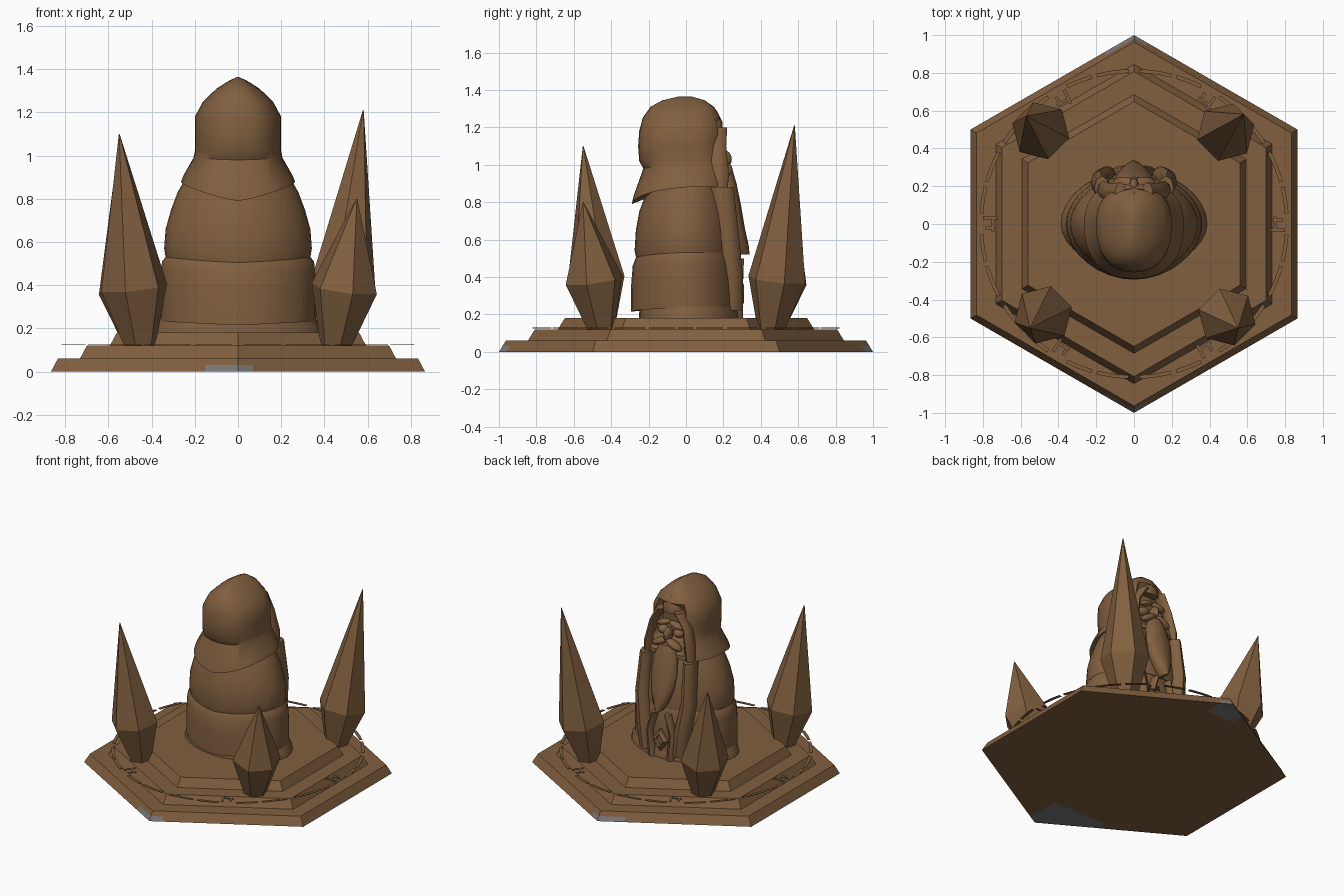
import bpy, bmesh
from math import sin, cos, pi, radians, atan2
from mathutils import Vector, Matrix

cube = bpy.data.objects.get("Cube")
if cube:
    bpy.data.objects.remove(cube, do_unlink=True)


def material(name, rgb):
    m = bpy.data.materials.new(name)
    m.use_nodes = True
    m.diffuse_color = (*rgb, 1)
    m.node_tree.nodes["Principled BSDF"].inputs["Base Color"].default_value = (*rgb, 1)
    return m


brown = material("brown stone", (0.22, 0.115, 0.05))
grey = material("grey stone", (0.2, 0.19, 0.185))


def finish(name, bm, smooth=None):
    bmesh.ops.recalc_face_normals(bm, faces=bm.faces)
    mesh = bpy.data.meshes.new(name)
    bm.to_mesh(mesh)
    bm.free()
    ob = bpy.data.objects.new(name, mesh)
    bpy.context.collection.objects.link(ob)
    mesh.materials.append(brown)
    if smooth:
        bpy.ops.object.select_all(action='DESELECT')
        ob.select_set(True)
        bpy.context.view_layer.objects.active = ob
        bpy.ops.object.shade_smooth_by_angle(angle=radians(smooth))
    return ob


def loft(bm, rings):
    """Skin a list of equal point rings and cap both ends."""
    rows = [[bm.verts.new(p) for p in r] for r in rings]
    n = len(rows[0])
    for a, b in zip(rows, rows[1:]):
        for i in range(n):
            j = (i + 1) % n
            bm.faces.new((a[i], a[j], b[j], b[i]))
    bm.faces.new(rows[0][::-1])
    bm.faces.new(rows[-1])


def hexagon(r, z):
    return [(r * sin(i * pi / 3), r * cos(i * pi / 3), z) for i in range(6)]


# Stepped hexagonal plinth, with weathered grey corners on the lowest step
for name, r, z in (("lower_step", 1.0, 0), ("middle_step", 0.845, 0.06), ("upper_step", 0.685, 0.12)):
    bm = bmesh.new()
    loft(bm, [hexagon(r, z), hexagon(r - 0.037, z + 0.06)])
    if name == "lower_step":
        for axis, d in ((0, -0.36), (0, -0.15), (0, 0.07), (1, -0.72), (1, 0.82), (2, 0.03)):
            n = Vector((0, 0, 0))
            n[axis] = 1
            bmesh.ops.bisect_plane(bm, geom=bm.verts[:] + bm.edges[:] + bm.faces[:],
                                   plane_co=n * d, plane_no=n)
    step = finish(name, bm)
    if name == "lower_step":
        step.data.materials.append(grey)
        for f in step.data.polygons:
            x, y, h = f.center
            under = f.normal.z < -0.9
            if h < 0.035 and ((under and (-0.36 < x < 0 and y < -0.72 or -0.15 < x < 0.07 and y > 0.82))
                              or (not under and -0.15 < x < 0.07 and abs(y) > 0.85)):
                f.material_index = 1


# Floating broken ring with small glyph strokes
bm = bmesh.new()


def plate(corners, z=0.125):
    loft(bm, [[(x, y, z + h) for x, y in corners] for h in (0, 0.004)])


def arc(a0, a1, r0, r1):
    angles = [radians(a0 + (a1 - a0) * i / 4) for i in range(5)]
    plate([(r1 * cos(a), r1 * sin(a)) for a in angles] +
          [(r0 * cos(a), r0 * sin(a)) for a in reversed(angles)])


for k in range(6):
    for start, end in ((4, 14), (16, 28), (32, 44), (46, 56)):
        arc(60 * k + start, 60 * k + end, 0.8, 0.82)
    arc(60 * k - 3, 60 * k + 3, 0.74, 0.755)
    arc(60 * k - 3, 60 * k - 1.8, 0.72, 0.8)
    arc(60 * k + 1, 60 * k + 2.2, 0.755, 0.79)
finish("broken_ring", bm)

# Four crystal spires leaning outwards
for name, sx, sy, tip, height in (("front_right_spire", -1, -1, 0.55, 1.1),
                                  ("front_left_spire", 1, -1, 0.55, 0.8),
                                  ("back_left_spire", 1, 1, 0.58, 1.21),
                                  ("back_right_spire", -1, 1, 0.57, 0.91)):
    base = Vector((0.455 * sx, 0.455 * sy, 0.12))
    axis = Vector((tip * sx, tip * sy, height)) - base
    lean = Vector((0, 0, 1)).rotation_difference(axis.normalized()).to_matrix()
    turn = atan2(sy, sx) + pi / 6
    length = axis.length
    rings = []
    for d, r, tilt in ((0, 0.075, 0), (0.27, 0.158, 1), (length, 0.002, 1)):
        ring = []
        for i in range(6):
            a = turn + i * pi / 3
            p = Vector((r * cos(a), r * sin(a), 0))
            ring.append(base + lean @ Vector((0, 0, d)) + (lean @ p if tilt else p))
        rings.append(ring)
    bm = bmesh.new()
    loft(bm, rings)
    finish(name, bm)


# Robed figure: each garment is a lofted shell whose hem dips to a point at -y
def garment(name, rows, power, face=False, n=32):
    rings = []
    for z, rx, front, back, drop in rows:
        ring = []
        for i in range(n):
            a = 2 * pi * i / n
            c, s = cos(a), sin(a)
            x = rx * abs(c) ** (2 / power) * (1 if c > 0 else -1)
            y = (back if s > 0 else front) * abs(s) ** (2 / power)
            dip = drop * max(0, -s) * (1 - abs(c) * 0.6)
            if face and s > 0 and abs(x) < 0.12 and 0.95 < z < 1.2:
                y -= 0.06
            ring.append((x, y, z - dip))
        rings.append(ring)
    bm = bmesh.new()
    loft(bm, rings)
    return finish(name, bm, 40)


garment("figure_base", [(0.17, 0.39, -0.25, 0.29, 0), (0.21, 0.38, -0.25, 0.29, 0),
                        (0.26, 0.35, -0.24, 0.27, 0)], 1.9)
garment("lower_robe", [(0.24, 0.33, -0.24, 0.25, 0.02), (0.235, 0.36, -0.295, 0.28, 0.02),
                       (0.37, 0.362, -0.293, 0.28, 0.01), (0.47, 0.357, -0.285, 0.27, 0.01),
                       (0.51, 0.352, -0.27, 0.26, 0.01), (0.55, 0.32, -0.24, 0.25, 0)], 1.9)
garment("upper_robe", [(0.53, 0.31, -0.23, 0.24, 0.02), (0.53, 0.335, -0.265, 0.26, 0.035),
                       (0.57, 0.342, -0.275, 0.26, 0.03), (0.66, 0.335, -0.268, 0.25, 0.01),
                       (0.75, 0.31, -0.25, 0.24, 0), (0.83, 0.28, -0.22, 0.22, 0),
                       (0.9, 0.24, -0.19, 0.2, 0)], 1.9)
garment("hood", [(0.9, 0.2, -0.19, 0.19, 0.07), (0.88, 0.264, -0.29, 0.23, 0.09),
                 (0.91, 0.252, -0.28, 0.23, 0.075), (0.99, 0.206, -0.228, 0.22, 0.01),
                 (1.02, 0.2, -0.25, 0.21, 0), (1.1, 0.2, -0.256, 0.2, 0),
                 (1.18, 0.2, -0.25, 0.2, 0), (1.25, 0.162, -0.232, 0.185, 0),
                 (1.31, 0.1, -0.19, 0.15, 0), (1.345, 0.045, -0.125, 0.1, 0),
                 (1.365, 0.003, -0.04, 0.03, 0)], 2.35, face=True)


# Tapered sheets of cloth and hair following a path
def strand(name, path, depth, flat=1.0, sides=8):
    rings = []
    for x, y, z, w in path:
        rings.append([(x + w * cos(2 * pi * i / sides), y + depth * flat * sin(2 * pi * i / sides), z)
                      for i in range(sides)])
    bm = bmesh.new()
    loft(bm, rings)
    return finish(name, bm, 50)


def blob(name, loc, size, roll=0):
    bm = bmesh.new()
    bmesh.ops.create_uvsphere(bm, u_segments=12, v_segments=8, radius=1)
    bm.transform(Matrix.Translation(loc) @ Matrix.Rotation(roll, 4, 'Y') @ Matrix.Diagonal((*size, 1)))
    return finish(name, bm, 50)


for side, s in (("left", 1), ("right", -1)):
    # Hood edge framing the face, then the open robe edge below it
    strand(side + "_hood_edge", [(0.17 * s, 0.17, 0.84, 0.03), (0.16 * s, 0.18, 0.95, 0.03),
                                 (0.13 * s, 0.165, 1.1, 0.025), (0.07 * s, 0.17, 1.2, 0.03)], 0.05)
    strand(side + "_sleeve", [(0.13 * s, 0.24, 0.22, 0.05), (0.15 * s, 0.24, 0.4, 0.06),
                              (0.18 * s, 0.22, 0.6, 0.05), (0.17 * s, 0.19, 0.88, 0.04)], 0.065)
    strand(side + "_hem_fold", [(0.07 * s, 0.265, 0.18, 0.03), (0.09 * s, 0.265, 0.36, 0.025),
                                (0.05 * s, 0.27, 0.5, 0.02)], 0.04)
    blob(side + "_brow", (0.05 * s, 0.18, 1.1), (0.055, 0.03, 0.02), 0.3 * s)
    blob(side + "_cheek", (0.06 * s, 0.165, 1.04), (0.04, 0.035, 0.03))
    blob(side + "_moustache", (0.055 * s, 0.215, 0.975), (0.065, 0.035, 0.025), 0.45 * s)

strand("hood_peak", [(0, 0.15, 1.18, 0.08), (0, 0.15, 1.23, 0.07), (0, 0.12, 1.29, 0.03)], 0.045)
blob("nose", (0, 0.2, 1.03), (0.025, 0.045, 0.05))
strand("beard", [(0, 0.29, 0.52, 0.012), (0, 0.285, 0.57, 0.05), (0, 0.265, 0.66, 0.085),
                 (0, 0.245, 0.78, 0.1), (0, 0.22, 0.9, 0.085), (0, 0.2, 0.97, 0.05)], 0.05, sides=12)

# Diamond ornament on the robe
bm = bmesh.new()
loft(bm, [[(0.06 * r * cos(i * pi / 2), y, 0.31 + 0.08 * r * sin(i * pi / 2)) for i in range(4)]
          for y, r in ((0.25, 1), (0.29, 1), (0.31, 0.6), (0.29, 0.5))])
finish("diamond_ornament", bm)
